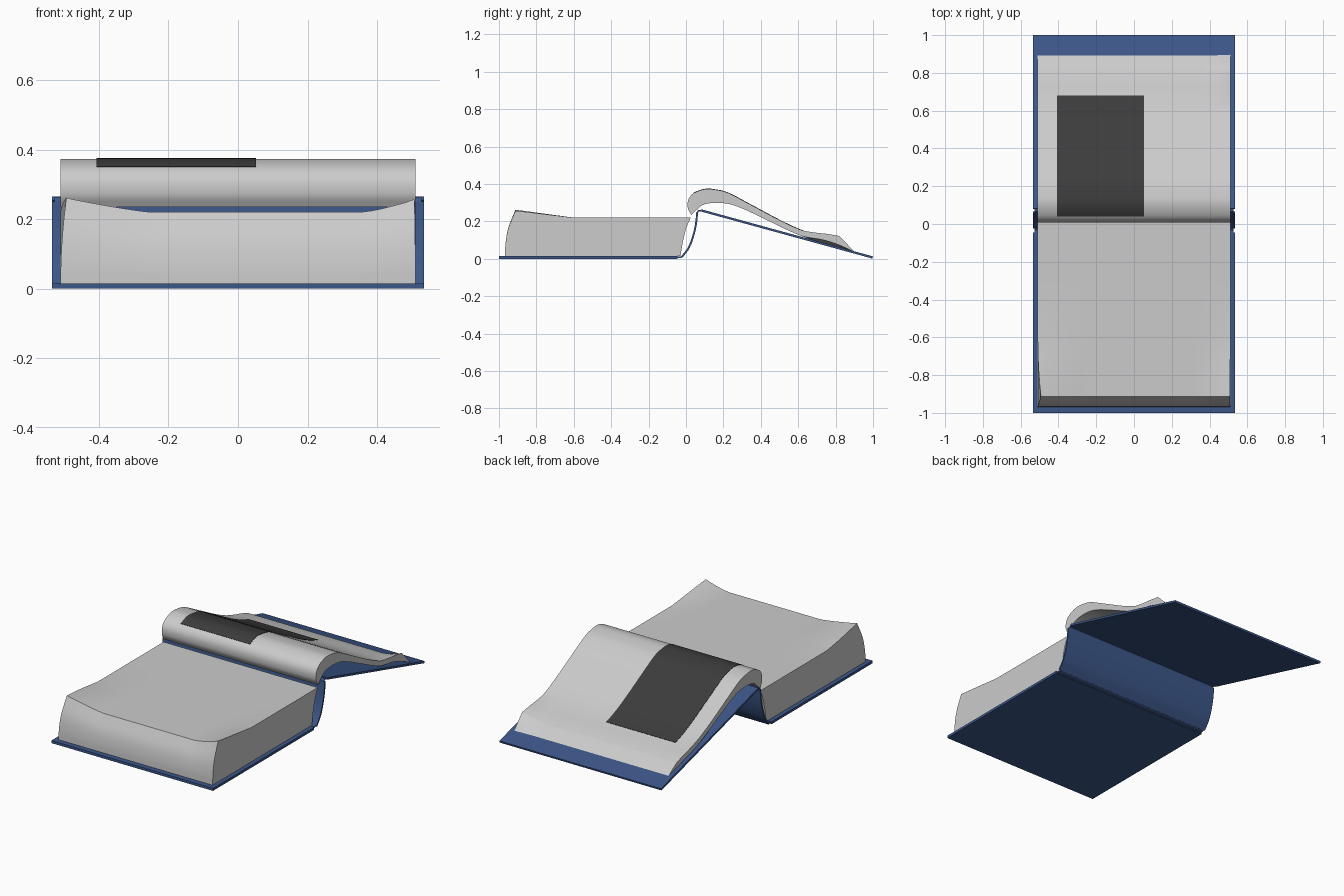
import bpy, math
from mathutils import Vector

if "Cube" in bpy.data.objects:
    bpy.data.objects.remove(bpy.data.objects["Cube"])


def material(name, rgb):
    m = bpy.data.materials.new(name)
    m.diffuse_color = (*rgb, 1)
    m.use_nodes = True
    m.node_tree.nodes["Principled BSDF"].inputs["Base Color"].default_value = m.diffuse_color
    return m


def smooth(pts, n=5):
    """Catmull-Rom curve through (y, z) points."""
    p = [Vector(q) for q in pts]
    p = [2 * p[0] - p[1]] + p + [2 * p[-1] - p[-2]]
    out = []
    for a, b, c, d in zip(p, p[1:], p[2:], p[3:]):
        for k in range(n):
            t = k / n
            out.append(0.5 * (2 * b + (c - a) * t + (2 * a - 5 * b + 4 * c - d) * t * t
                              + (3 * b - a - 3 * c + d) * t ** 3))
    return out + [p[-2]]


def ribbon(pts, low, high):
    """Closed profile running along a path, between two normal offsets."""
    p = [Vector(q) for q in pts]
    top, bottom = [], []
    for i, q in enumerate(p):
        d = (p[min(i + 1, len(p) - 1)] - p[max(i - 1, 0)]).normalized()
        nrm = Vector((-d.y, d.x))
        top.append(q + nrm * high)
        bottom.append(q + nrm * low)
    return top + bottom[::-1]


def loft(name, profile, xs, mat=None, warp=None):
    """Sweep a closed (y, z) profile along x, optionally warping each vertex."""
    n = len(profile)
    verts = [(x, p[0], p[1]) for x in xs for p in profile]
    if warp:
        verts = [warp(*v) for v in verts]
    faces = [(s * n + i, s * n + (i + 1) % n, (s + 1) * n + (i + 1) % n, (s + 1) * n + i)
             for s in range(len(xs) - 1) for i in range(n)]
    faces += [tuple(range(n))[::-1], tuple(range((len(xs) - 1) * n, len(xs) * n))]
    # make the winding point outwards
    area = sum(profile[i][0] * profile[(i + 1) % n][1] - profile[(i + 1) % n][0] * profile[i][1]
               for i in range(n))
    if area > 0:
        faces = [f[::-1] for f in faces]
        faces = [f[::-1] for f in faces[:-2]] + [f for f in faces[-2:]]
        faces = faces[:-2] + [f[::-1] for f in faces[-2:]]
    me = bpy.data.meshes.new(name)
    me.from_pydata(verts, [], faces)
    import bmesh
    bm = bmesh.new()
    bm.from_mesh(me)
    bmesh.ops.recalc_face_normals(bm, faces=bm.faces)
    bm.to_mesh(me)
    bm.free()
    ob = bpy.data.objects.new(name, me)
    bpy.context.collection.objects.link(ob)
    if mat:
        me.materials.append(mat)
    bpy.ops.object.select_all(action='DESELECT')
    ob.select_set(True)
    bpy.context.view_layer.objects.active = ob
    bpy.ops.object.shade_smooth_by_angle(angle=math.radians(35))
    return ob


def ramp(v, a, b):
    return max(0.0, min(1.0, (v - a) / (b - a)))


blue = material("cover_blue", (0.045, 0.095, 0.25))
dark = material("panel_dark", (0.045, 0.045, 0.045))

# Cover: two boards, thin hinges and a curved spine
W = 0.535
spine = smooth([(-0.02, 0.012), (0.015, 0.06), (0.038, 0.12), (0.053, 0.185), (0.06, 0.25)], 4)
loft("front_board", ribbon([(-1, 0.008), (-0.045, 0.008)], -0.008, 0.007), (-W, W), blue)
loft("front_hinge", ribbon([(-0.046, 0.009), (-0.03, 0.007), (-0.019, 0.013)], -0.004, 0.004),
     (-W + 0.008, W - 0.008), blue)
loft("spine", ribbon(spine, -0.005, 0.005), (-W, W), blue)
loft("back_hinge", ribbon([(0.06, 0.247), (0.068, 0.258), (0.088, 0.256)], -0.004, 0.004),
     (-W + 0.008, W - 0.008), blue)
loft("back_board", ribbon([(0.08, 0.26), (0.998, 0.008)], -0.007, 0.005), (-W, W), blue)


# Thick page block with the front corners curling up
def block_curl(x, y, z):
    side = ramp(-x, 0.25, 0.5) ** 1.2 * 0.042 + ramp(x, 0.35, 0.51) ** 1.4 * 0.037
    front = ramp(-y, 0.6, 0.91) * ramp(z, 0.015, 0.22)
    pinch = 0.017 if x < 0 else 0.003
    x2 = x - math.copysign(pinch, x) * front ** 2 if abs(x) > 0.5 else x
    return x2, y, z + side * front


xs = [-0.51 + 1.02 * i / 32 for i in range(33)]
front_edge = smooth([(-0.968, 0.014), (-0.965, 0.07), (-0.95, 0.14), (-0.912, 0.22)], 4)
top_edge = [(-0.85, 0.22), (-0.78, 0.22), (-0.7, 0.22), (-0.6, 0.22), (-0.3, 0.22)]
back_edge = smooth([(0.025, 0.22), (0.0, 0.16), (-0.017, 0.09), (-0.03, 0.014)], 4)
loft("page_block", front_edge + top_edge + back_edge, xs, None, block_curl)

# Turned pages arching over the spine on to the back board
arch = smooth([(0.028, 0.235), (0.01, 0.27), (0.012, 0.315), (0.04, 0.35), (0.1, 0.372),
               (0.16, 0.369), (0.23, 0.35), (0.35, 0.287), (0.5, 0.207), (0.6, 0.16),
               (0.68, 0.132), (0.76, 0.11), (0.82, 0.09)])
under = smooth([(0.9, 0.037), (0.76, 0.077), (0.65, 0.11), (0.55, 0.15), (0.42, 0.213),
                (0.31, 0.265), (0.23, 0.293), (0.15, 0.299), (0.09, 0.288), (0.055, 0.26)])


def corner_curl(x, y, z):
    lift = 0.032 * ramp(x, 0.38, 0.51) ** 1.5 * ramp(y, 0.62, 0.82) * ramp(z, 0.037, 0.09)
    return x, y, z + lift


loft("turned_pages", arch + [(0.86, 0.064)] + under, xs, None, corner_curl)

# Dark rectangular picture following the arched page
picture = [p for i, p in enumerate(arch) if i > 10 and 0.0399 <= p[0] <= 0.6801]
loft("picture_panel", ribbon(picture, -0.002, 0.002), (-0.407, 0.052), dark)
